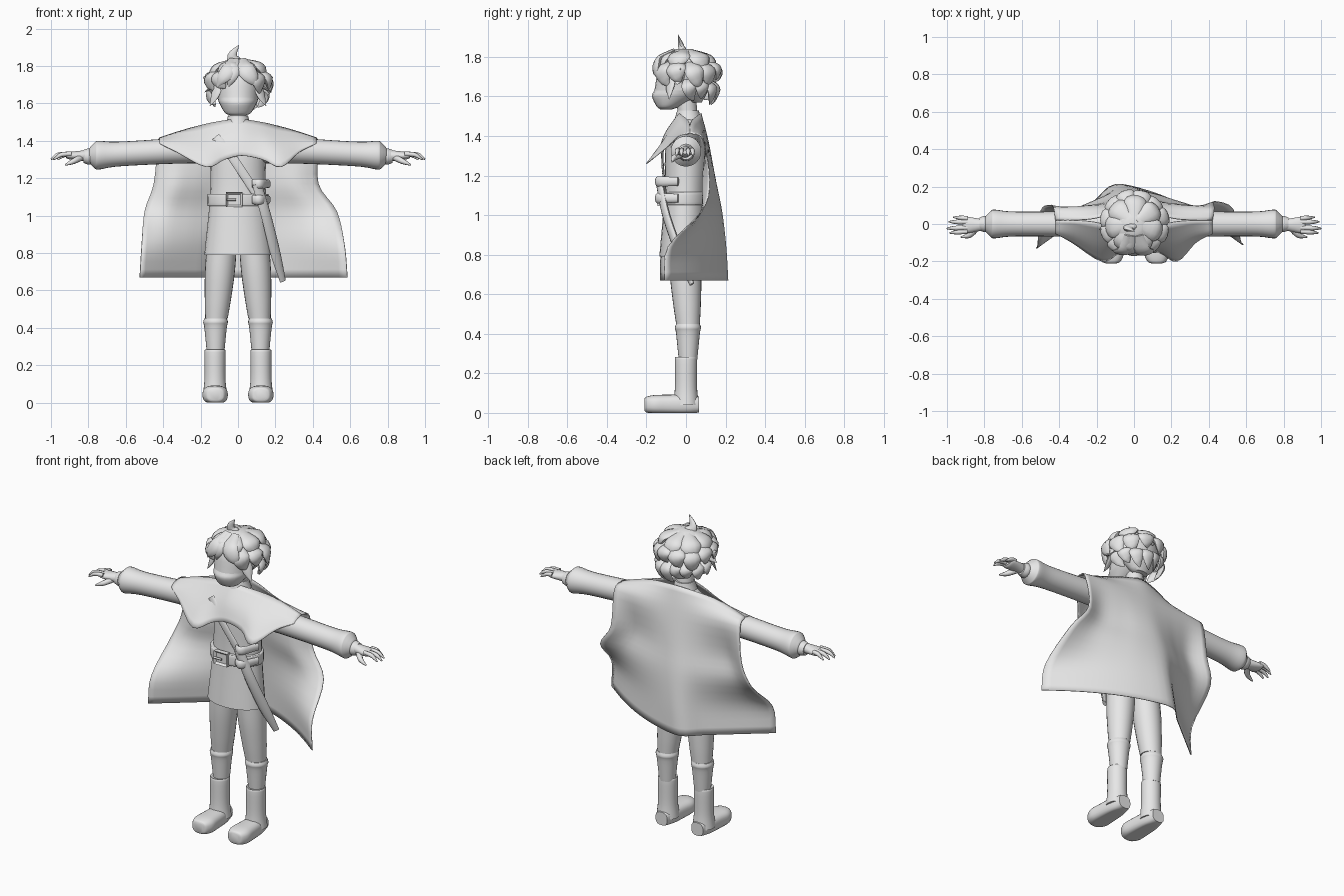
import bpy, bmesh, math, random
from mathutils import Vector

random.seed(7)
default = bpy.data.objects.get("Cube")
if default:
    bpy.data.objects.remove(default)

clay = bpy.data.materials.new("light_grey")
clay.use_nodes = True
GREY = (.8, .8, .8, 1)
clay.diffuse_color = GREY
clay.node_tree.nodes["Principled BSDF"].inputs["Base Color"].default_value = GREY

FRONT = Vector((0, -1, 0))
SIDE = Vector((1, 0, 0))
UP = Vector((0, 0, 1))


def spline(points, steps=4):
    """Smooth curve through points of any dimension."""
    knots = [Vector(q) for q in points]
    knots = [knots[0] * 2 - knots[1]] + knots + [knots[-1] * 2 - knots[-2]]
    curve = []
    for before, start, end, after in zip(knots, knots[1:], knots[2:], knots[3:]):
        leave, arrive = (end - before) / 2, (after - start) / 2
        for i in range(steps):
            t = i / steps
            ease = t * t * (3 - 2 * t)
            curve.append(start.lerp(end, ease) + leave * (t * (1 - t) ** 2) - arrive * (t * t * (1 - t)))
    return curve + [knots[-2]]


def finish(name, bm, mirror=False, angle=50):
    """Turn a bmesh into a smooth-shaded object with sharp creases."""
    bmesh.ops.recalc_face_normals(bm, faces=bm.faces)
    mesh = bpy.data.meshes.new(name)
    bm.to_mesh(mesh)
    bm.free()
    mesh.polygons.foreach_set("use_smooth", [True] * len(mesh.polygons))
    mesh.set_sharp_from_angle(angle=math.radians(angle))
    mesh.materials.append(clay)
    ob = bpy.data.objects.new(name, mesh)
    bpy.context.collection.objects.link(ob)
    if mirror:
        ob.modifiers.new("Mirror", "MIRROR").use_mirror_merge = False
    return ob


def skin(name, rings, mirror=False, closed=True, angle=50):
    """Bridge a list of rings; closed rings get end caps."""
    bm = bmesh.new()
    rows = [[bm.verts.new(v) for v in ring] for ring in rings]
    count = len(rows[0])
    for row, following in zip(rows, rows[1:]):
        for i in range(count if closed else count - 1):
            j = (i + 1) % count
            bm.faces.new((row[i], row[j], following[j], following[i]))
    if closed:
        bm.faces.new(rows[0])
        bm.faces.new(rows[-1])
    return finish(name, bm, mirror, angle)


def stack(name, rows, start, end=None, axis="z", mirror=False, power=1, sides=24):
    """Ellipse sections (position, radius, other radius) along an axis, centred on a line."""
    start, end = Vector(start), Vector(end or start)
    first, last = rows[0][0], rows[-1][0]
    rings = []
    for row in spline(rows):
        h, wide, deep = row[0], row[1], row[-1]
        centre = start.lerp(end, (h - first) / (last - first))
        ring = []
        for i in range(sides):
            angle = math.tau * i / sides
            c, s = math.cos(angle), math.sin(angle)
            u = centre.x + wide * math.copysign(abs(c) ** power, c)
            v = centre.y + deep * math.copysign(abs(s) ** power, s)
            point = {"z": (u, v, h), "x": (h, u, v), "y": (u, h, v)}[axis]
            ring.append((point[0], point[1], max(point[2], 0)))
        rings.append(ring)
    return skin(name, rings, mirror)


def sweep(name, path, facing, flat=1, mirror=False, sides=10):
    """Tapered tube along (x, y, z, width), flattened towards a direction."""
    points = spline(path)
    rings = []
    for i, point in enumerate(points):
        ahead, behind = points[min(i + 1, len(points) - 1)], points[max(i - 1, 0)]
        tangent = (ahead - behind).xyz.normalized()
        across = tangent.cross(facing).normalized()
        outward = across.cross(tangent) * flat
        width = max(point.w, .001)
        angles = [math.tau * k / sides for k in range(sides)]
        rings.append([point.xyz + (across * math.cos(a) + outward * math.sin(a)) * width for a in angles])
    return skin(name, rings, mirror)


def sheet(name, rows):
    """Thin cloth through a grid of points."""
    smooth_rows = [spline(row) for row in rows]
    columns = [spline(column) for column in zip(*smooth_rows)]
    cloth = skin(name, list(zip(*columns)), closed=False, angle=80)
    thick = cloth.modifiers.new("Thickness", "SOLIDIFY")
    thick.thickness = .005
    thick.offset = 0


# Body and tunic
stack("tunic", [(.79, .18, .12), (1.1, .15, .105), (1.3, .15, .11), (1.4, .16, .1), (1.49, .06, .05)],
      (0, -.015), (0, .01))
stack("neck", [(1.44, .05), (1.6, .05)], (0, .015), (0, 0))
stack("collar", [(1.48, .07), (1.51, .06), (1.53, .055)], (0, .01))
stack("jaw", [(1.535, .04, .03), (1.55, .07, .06), (1.6, .1, .12), (1.63, .11, .13)], (0, -.1), (0, -.03))
stack("skull", [(1.63, .11, .13), (1.75, .115, .12), (1.83, .04, .04)], (0, -.03), (0, 0))

# Legs and boots
stack("leg", [(.86, .08), (.7, .08), (.55, .07), (.45, .06)], (.085, -.01), (.115, .01), mirror=True)
stack("knee_cuff", [(.45, .06), (.43, .066), (.4, .06), (.27, .047)], (.12, .01), mirror=True)
stack("boot_shaft", [(.28, .05), (.27, .056), (.13, .056), (.04, .065)], (.123, 0), mirror=True)
stack("boot_foot", [(.066, .04, .04), (0, .055, .05), (-.1, .064, .05), (-.16, .067, .048), (-.2, .05, .04),
                    (-.21, .03, .03)], (.122, .042), axis="y", mirror=True, power=.75)

# Sleeves and hands
stack("sleeve", [(.1, .08), (.3, .07), (.5, .066), (.66, .067), (.745, .077), (.765, .07), (.795, .04)],
      (0, 1.36), (0, 1.32), axis="x", mirror=True)
stack("wrist_band", [(.78, .04), (.8, .043), (.825, .035)], (0, 1.316), axis="x", mirror=True)
stack("palm", [(.81, .03, .03), (.9, .045, .02), (.92, .04, .01)], (-.005, 1.32), axis="x", mirror=True)
for finger, y, tip in (("little", .03, .965), ("ring", .01, .99), ("middle", -.02, 1), ("index", -.04, .985)):
    sweep(finger + "_finger", [(.89, y, 1.33, .012), (tip - .04, y * 1.1, 1.325, .012), (tip, y * 1.2, 1.3, .004)],
          UP, mirror=True, sides=8)
sweep("thumb", [(.84, -.02, 1.31, .018), (.88, -.06, 1.29, .015), (.925, -.07, 1.27, .004)],
      UP, mirror=True, sides=8)

# Cloak: short front drape and long back sharing one shoulder line
spread = [i / 4 for i in range(-4, 5)]


def shoulder_line(direction):
    return [(.42 * u, .02 + direction * .055 * (1 - u * u) ** 6, 1.515 - .1 * abs(u) ** 1.5) for u in spread]


half_hem = [(.1, -.15, 1.3), (.2, -.2, 1.26), (.33, -.1, 1.34), (.42, -.05, 1.385)]
hem = [(-x + .03 * (x < .3), y, z) for x, y, z in reversed(half_hem)]
hem += [(.02, -.14, 1.32)] + [(x + .03 * (x < .3), y, z) for x, y, z in half_hem]
neckline = shoulder_line(-1)
middle = [(Vector(top) + Vector(low)) / 2 + FRONT * .015 for top, low in zip(neckline, hem)]
sheet("cloak_front", [neckline, middle, hem])


def back_row(z, left, right, left_y, right_y, ridge, dip):
    """One cloth row: a ridge behind the back, wings dipping forward before each edge."""
    row = []
    middle_x = -.1 * (1.4 - z) / .7
    for u in spread:
        edge, edge_y, bend = (left, left_y, 1) if u < 0 else (right, right_y, 1.7)
        amount = abs(u)
        x = middle_x + (edge - middle_x) * amount
        y = ridge + (edge_y - ridge) * amount ** bend - dip * math.sin(math.pi * u * u)
        row.append((x, y, z))
    return row


sheet("cloak_back", [shoulder_line(1),
                     back_row(1.38, -.43, .43, .085, .085, .11, 0),
                     back_row(1.17, -.45, .43, .1, .12, .15, .05),
                     back_row(1.02, -.5, .53, .07, .08, .18, .04),
                     back_row(.84, -.515, .57, -.11, -.09, .2, .01),
                     back_row(.67, -.525, .585, -.13, -.11, .21, 0)])

# Belt, buckle, strap and scabbard
stack("belt", [(1.05, .155, .11), (1.056, .164, .12), (1.11, .164, .12), (1.116, .155, .11)], (0, -.01))
bm = bmesh.new()
bmesh.ops.create_cube(bm, size=1)
bmesh.ops.scale(bm, vec=(.09, .03, .08), verts=bm.verts)
bmesh.ops.translate(bm, vec=(-.02, -.13, 1.085), verts=bm.verts)
bm.normal_update()
face = [f for f in bm.faces if f.normal.dot(FRONT) > .9]
bmesh.ops.inset_region(bm, faces=face, thickness=.016, depth=0)
bmesh.ops.translate(bm, vec=FRONT * -.012, verts=face[0].verts)
finish("buckle", bm, angle=30)
sweep("buckle_pin", [(-.06, -.146, 1.085, .006), (-.01, -.146, 1.085, .006)], FRONT)
sweep("chest_strap", [(-.12, -.09, 1.42, .024), (-.03, -.12, 1.31, .024), (.13, -.1, 1.07, .024)], FRONT, flat=.25)
sweep("scabbard", [(.1, -.135, 1.17, .028), (.15, -.1, 1, .03), (.2, -.03, .8, .03), (.24, .03, .65, .018)],
      FRONT + SIDE / 2, flat=.55)
for label, z in (("upper", 1.17), ("lower", 1.085)):
    sweep(label + "_scabbard_loop", [(.08, -.125, z, .024), (.12, -.14, z, .026), (.165, -.04, z, .022)],
          FRONT + SIDE / 2, flat=.5)

# Hair: a rounded cap under three tiers of tapered locks
stack("hair_cap", [(1.57, .05, .03), (1.63, .11, .075), (1.7, .13, .105), (1.76, .13, .12), (1.81, .1, .1),
                   (1.84, .04, .04)], (0, .05), (0, -.01))


def lock(name, degrees, root, tip, width):
    """Curved tuft between (radius, height) points, bulging over the cap."""
    angle = math.radians(degrees)
    outward = Vector((math.sin(angle), -math.cos(angle), 0))
    swirl = UP.cross(outward) * random.uniform(.01, .05)
    path = []
    for t, swell in ((0, .5), (.35, 1), (.7, .75), (.9, .35), (1, .02)):
        radius, z = Vector(root).lerp(Vector(tip), t)
        point = outward * (radius + .05 * math.sin(math.pi * t ** .7)) + swirl * t * t
        path.append((point.x, point.y, z, swell * width))
    sweep(name, path, outward + UP / 2, flat=.4)


for i in range(7):
    lock("crown_lock", i * 360 / 7 + 20, (.02, 1.83), (.145, random.uniform(1.71, 1.76)), .058)
for i in range(10):
    lock("middle_lock", 40 + i * 31, (.09, 1.78), (random.uniform(.14, .16), random.uniform(1.64, 1.69)), .05)
for i in range(8):
    lock("nape_lock", 95 + i * 24, (.1, 1.69), (random.uniform(.1, .13), random.uniform(1.55, 1.6)), .04)

# Fringe, side tufts and upright tuft
for x, width in ((-.11, .042), (-.05, .036), (.1, .048)):
    sweep("fringe_lock", [(x * .2, -.06, 1.83, .03), (x * .4, -.135, 1.785, width),
                          (x * .75, -.15, 1.735, width * .8), (x, -.14, 1.69, .003)], FRONT + UP / 2, flat=.4)
sweep("cheek_lock", [(.1, -.07, 1.72, .025), (.12, -.08, 1.65, .03), (.15, -.085, 1.585, .002)],
      FRONT + SIDE, flat=.4, mirror=True)
sweep("temple_lock", [(.11, -.04, 1.74, .03), (.14, -.04, 1.69, .03), (.178, -.045, 1.66, .002)],
      SIDE, flat=.4, mirror=True)
sweep("flick_lock", [(.1, -.02, 1.77, .035), (.15, -.02, 1.73, .026), (.187, -.03, 1.74, .002)],
      FRONT, flat=.6, mirror=True)
sweep("cowlick", [(-.01, -.01, 1.81, .04), (-.03, -.025, 1.855, .026), (.005, -.04, 1.912, .002)], FRONT, flat=.6)
